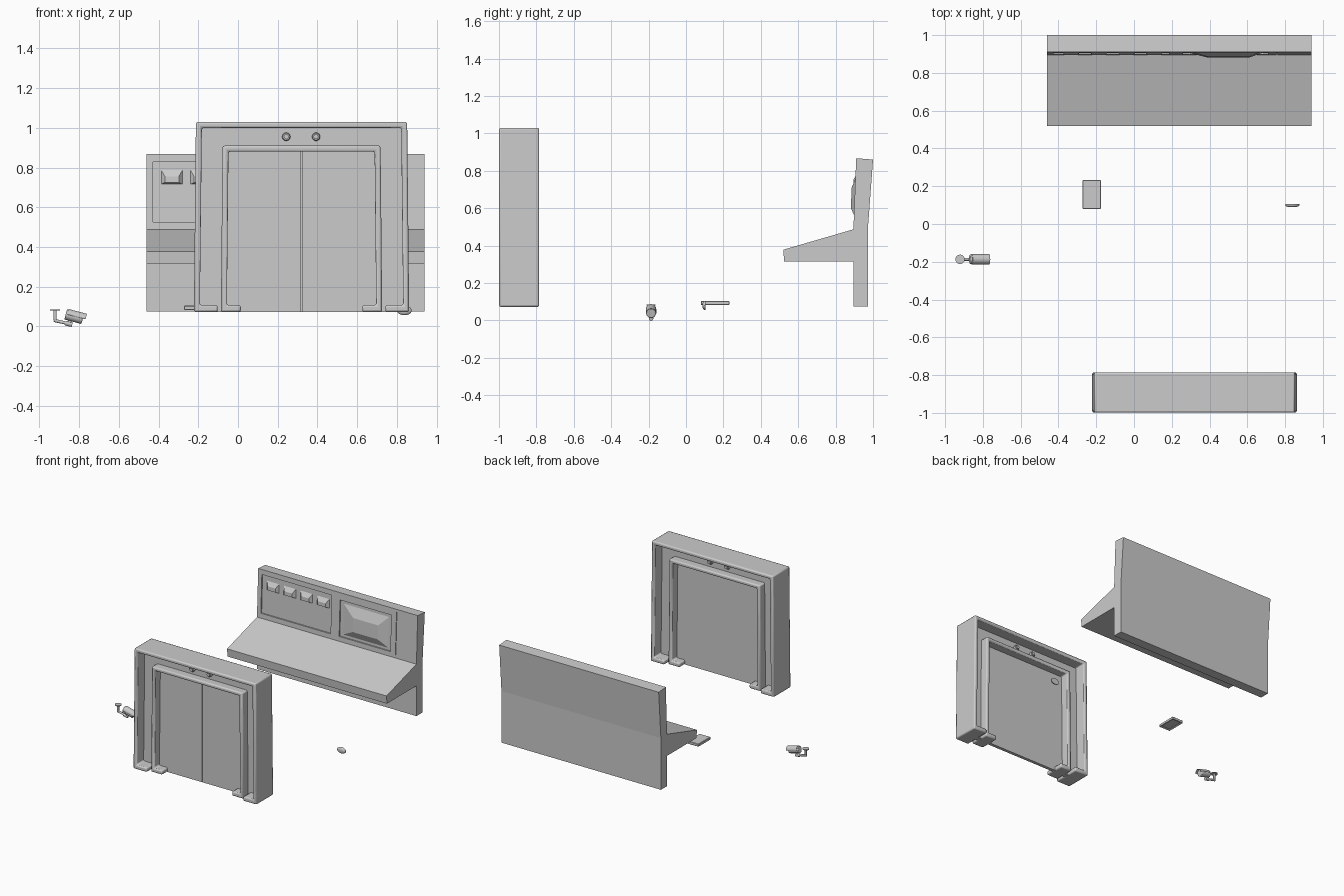
import bpy, bmesh, math
from mathutils import Vector

if "Cube" in bpy.data.objects:
    bpy.data.objects.remove(bpy.data.objects["Cube"])


def make(name, verts, faces):
    bm = bmesh.new()
    vs = [bm.verts.new(v) for v in verts]
    for f in faces:
        bm.faces.new([vs[i] for i in f])
    bmesh.ops.recalc_face_normals(bm, faces=bm.faces)
    me = bpy.data.meshes.new(name)
    bm.to_mesh(me)
    bm.free()
    ob = bpy.data.objects.new(name, me)
    bpy.context.collection.objects.link(ob)
    return ob


def prism(name, a, b):
    """Solid between two matching outlines."""
    n = len(a)
    faces = [list(range(n)), list(range(n, 2 * n))]
    faces += [[i, (i + 1) % n, n + (i + 1) % n, n + i] for i in range(n)]
    return make(name, list(a) + list(b), faces)


def slab(name, outline, y0, y1):
    return prism(name, [(x, y0, z) for x, z in outline], [(x, y1, z) for x, z in outline])


def rect(x0, x1, z0, z1):
    return [(x0, z0), (x1, z0), (x1, z1), (x0, z1)]


def bevel(ob, width, segments=2):
    m = ob.modifiers.new("bevel", 'BEVEL')
    m.width, m.segments, m.limit_method = width, segments, 'ANGLE'


def smooth(ob):
    bpy.ops.object.select_all(action='DESELECT')
    ob.select_set(True)
    bpy.context.view_layer.objects.active = ob
    bpy.ops.object.shade_smooth_by_angle(angle=math.radians(40))


def rod(name, p, q, r, sides=16):
    p, q = Vector(p), Vector(q)
    bpy.ops.mesh.primitive_cylinder_add(vertices=sides, radius=r, depth=(q - p).length, location=(p + q) / 2)
    ob = bpy.context.object
    ob.name = name
    ob.rotation_euler = (q - p).to_track_quat('Z', 'Y').to_euler()
    smooth(ob)
    return ob


# Doorway: two nested arches with inward feet, joined by a thin wall
CX, CY, Z0 = 0.32, -0.892, 0.072


def arch(name, top_w, bot_w, top, t, foot, foot_h, half):
    right = [(bot_w - foot, Z0), (bot_w, Z0), (top_w, top)]
    inner = [(top_w - t, top - t), (bot_w - t, Z0 + foot_h), (bot_w - foot, Z0 + foot_h)]
    left = [(-x, z) for x, z in right[::-1]]
    left_in = [(-x, z) for x, z in inner[::-1]]
    pts = right + left + left_in + inner
    ob = slab(name, [(CX + x, z) for x, z in pts], CY - half, CY + half)
    bevel(ob, 0.01)
    smooth(ob)


arch("outer_door_frame", 0.532, 0.542, 1.03, 0.03, 0.12, 0.035, 0.107)
arch("inner_door_frame", 0.398, 0.406, 0.91, 0.03, 0.1, 0.035, 0.08)
slab("frame_wall", [(CX - .53, Z0), (CX - .39, Z0), (CX - .39, .9), (CX + .39, .9),
                    (CX + .39, Z0), (CX + .53, Z0), (CX + .52, 1.02), (CX - .52, 1.02)],
     CY - 0.017, CY + 0.017)
slab("door_core", rect(CX - .39, CX + .39, Z0, .9), CY - 0.004, CY + 0.012)
for s in (-1, 1):
    slab("door_leaf", rect(*sorted((CX + s * .002, CX + s * .39)), Z0, .9), CY - 0.013, CY - 0.003)

# Indicator lamps on both sides of the doorway
for x in (0.243, 0.393):
    for s in (-1, 1):
        base = rod("lamp_base", (x, CY + s * .015, .955), (x, CY + s * .035, .955), .022, 8)
        bevel(base, 0.004, 1)
        rod("lamp", (x, CY + s * .03, .955), (x, CY + s * .045, .955), .013, 8)

# Control desk body from its side profile
side = [(.525, .315), (.895, .315), (.895, .075), (.972, .075), (.972, .485),
        (1.0, .86), (.91, .867), (.895, .487), (.52, .378)]
desk = prism("control_desk", [(-.46, y, z) for y, z in side], [(.94, y, z) for y, z in side])


def on_face(r, out):
    """Rectangle on the leaning front panel, moved outwards."""
    return [(x, .895 + (z - .487) * .0395 - out, z) for x, z in r]


# Recessed display bays and a thin seam
for r, depth in ((rect(-.427, .185, .525, .828), .01), (rect(.26, .71, .525, .81), .01),
                 (rect(.755, .76, .51, .845), .006)):
    cutter = prism("bay_cutter", on_face(r, .02), on_face(r, -depth))
    cutter.hide_render = True
    cutter.hide_set(True)
    m = desk.modifiers.new("bay", 'BOOLEAN')
    m.operation, m.object, m.solver = 'DIFFERENCE', cutter, 'EXACT'

# Raised screen and row of four small displays
prism("main_screen", on_face(rect(.28, .69, .54, .79), -.012), on_face(rect(.39, .61, .6, .71), .018))
for i in range(4):
    x = -.333 + i * .147
    prism("small_display", on_face(rect(x - .055, x + .055, .715, .79), -.012),
          on_face(rect(x - .035, x + .035, .725, .755), .01))

# Security camera: ceiling plate, bracket and tilted housing
Y = -.187
rod("camera_plate", (-.921, Y, .079), (-.921, Y, .085), .025)
rod("camera_stem", (-.921, Y, .03), (-.921, Y, .081), .008)
rod("camera_arm", (-.927, Y, .03), (-.845, Y, .012), .008)
rod("camera_knuckle", (-.868, Y, .016), (-.835, Y, .009), .012)
rod("camera_knuckle_post", (-.85, Y, .01), (-.844, Y, .04), .009)
body = rod("camera_housing", (-.868, Y, .06), (-.782, Y, .037), .026, 24)
bevel(body, .004)
hood = rod("camera_hood", (-.86, Y, .06), (-.768, Y, .036), .028, 24)
# keep only the upper shell of the hood
bm = bmesh.new()
bm.from_mesh(hood.data)
normal = (hood.rotation_euler.to_matrix().inverted() @ Vector((.25, 0, .97)))
bmesh.ops.delete(bm, geom=[f for f in bm.faces if len(f.verts) > 4 or f.normal.dot(normal) < .05], context='FACES')
bm.to_mesh(hood.data)
bm.free()
m = hood.modifiers.new("thickness", 'SOLIDIFY')
m.thickness = .003

# Ceiling light: flat tray with a sunken underside
tray = prism("ceiling_light_tray", [(x, y, .082) for x, y in rect(-.272, -.174, .08, .232)],
             [(x, y, .104) for x, y in rect(-.272, -.174, .08, .232)])
recess = prism("tray_cutter", [(x, y, .07) for x, y in rect(-.265, -.181, .087, .225)],
               [(x, y, .092) for x, y in rect(-.265, -.181, .087, .225)])
recess.hide_render = True
recess.hide_set(True)
m = tray.modifiers.new("recess", 'BOOLEAN')
m.operation, m.object, m.solver = 'DIFFERENCE', recess, 'EXACT'
bevel(tray, .003, 1)

# Oval wall light: shallow dome of stacked rings facing the front
n = 24
rings = [(1, .105), (1, .099), (.85, .093), (.5, .089)]
verts = [(.838 + .037 * s * math.cos(2 * math.pi * i / n), y, .08 + .024 * s * math.sin(2 * math.pi * i / n))
         for s, y in rings for i in range(n)]
faces = [list(range(n)), list(range(3 * n, 4 * n))]
faces += [[k * n + i, k * n + (i + 1) % n, (k + 1) * n + (i + 1) % n, (k + 1) * n + i]
          for k in range(3) for i in range(n)]
smooth(make("oval_wall_light", verts, faces))
